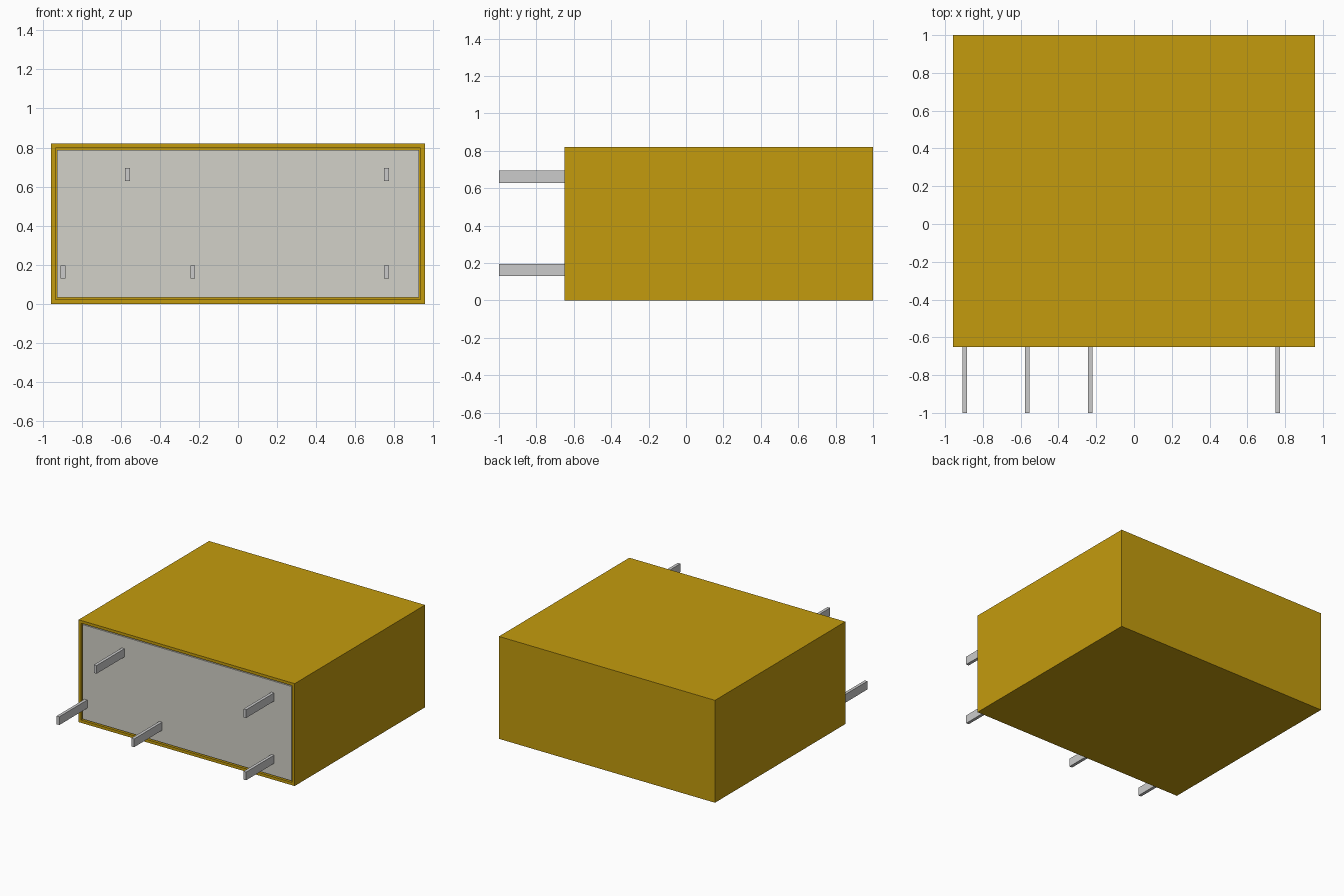
import bpy
import bmesh
from mathutils import Vector

if "Cube" in bpy.data.objects:
    bpy.data.objects.remove(bpy.data.objects["Cube"])

W, H = 0.957, 0.82            # half width, height of the case
Y0, Y1 = -0.65, 1.0           # open front and closed back
RIM, DEPTH, GAP = 0.032, 0.1, 0.004


def material(name, rgb):
    m = bpy.data.materials.new(name)
    m.diffuse_color = (*rgb, 1)
    m.use_nodes = True
    m.node_tree.nodes["Principled BSDF"].inputs["Base Color"].default_value = m.diffuse_color
    return m


def box(name, lo, hi, mat=None):
    lo, hi = Vector(lo), Vector(hi)
    bm = bmesh.new()
    bmesh.ops.create_cube(bm, size=1)
    for v in bm.verts:
        v.co = Vector((lo[i] + (v.co[i] + 0.5) * (hi[i] - lo[i]) for i in range(3)))
    mesh = bpy.data.meshes.new(name)
    bm.to_mesh(mesh)
    bm.free()
    obj = bpy.data.objects.new(name, mesh)
    bpy.context.collection.objects.link(obj)
    if mat:
        mesh.materials.append(mat)
    return obj


yellow = material("case_yellow", (0.55, 0.33, 0.004))
resin = material("resin_grey", (0.65, 0.64, 0.58))
metal = material("pin_metal", (0.58, 0.58, 0.56))

# Case: box whose front face is inset and pushed in to leave a thin rim
case = box("case", (-W, Y0, 0), (W, Y1, H), yellow)
bm = bmesh.new()
bm.from_mesh(case.data)
bm.normal_update()
front = min(bm.faces, key=lambda f: f.calc_center_median().y)
bmesh.ops.inset_region(bm, faces=[front], thickness=RIM)
ext = bmesh.ops.extrude_face_region(bm, geom=[front])
moved = [g for g in ext["geom"] if isinstance(g, bmesh.types.BMVert)]
bmesh.ops.translate(bm, verts=moved, vec=(0, DEPTH, 0))
if front.is_valid:
    bmesh.ops.delete(bm, geom=[front], context="FACES_ONLY")
bmesh.ops.recalc_face_normals(bm, faces=bm.faces)
bm.to_mesh(case.data)
bm.free()

# Resin filling, almost flush with the rim
box("front_panel", (-W + RIM, Y0 + GAP, RIM), (W - RIM, Y0 + DEPTH, H - RIM), resin)

# Flat contact pins
for i, (x, z) in enumerate([(-0.895, 0.163), (-0.232, 0.163), (0.76, 0.163),
                            (-0.565, 0.662), (0.76, 0.662)]):
    box(f"pin_{i + 1}", (x - 0.012, -1, z - 0.033), (x + 0.012, Y0 + 0.05, z + 0.033), metal)
